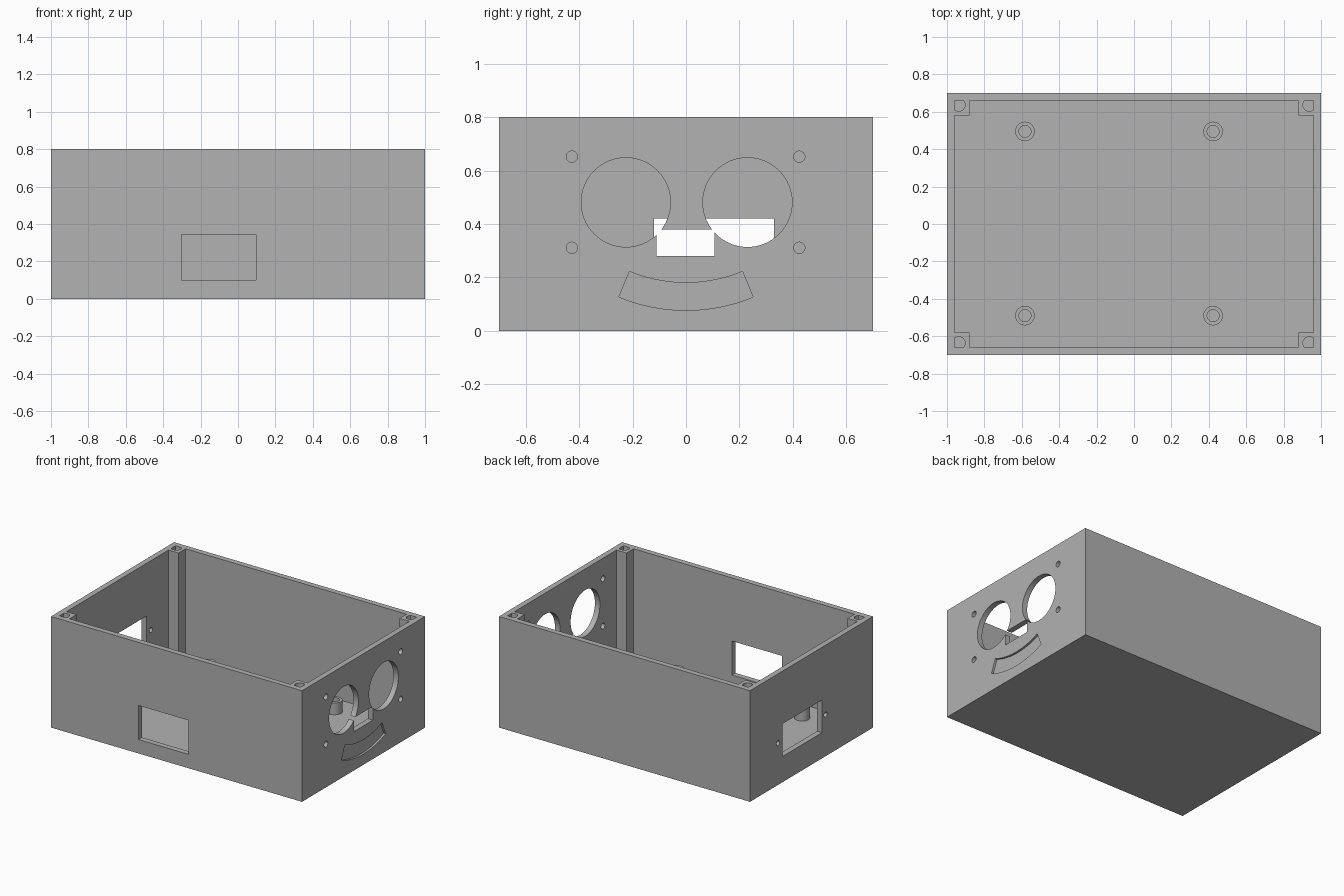
import bpy, bmesh, math

cube = bpy.data.objects.get("Cube")
if cube:
    bpy.data.objects.remove(cube, do_unlink=True)

grey = bpy.data.materials.new("plain grey")
grey.use_nodes = True
COLOUR = (0.445, 0.445, 0.445, 1)
grey.diffuse_color = COLOUR
grey.node_tree.nodes["Principled BSDF"].inputs["Base Color"].default_value = COLOUR


def circle(a, b, r, n=32):
    return [(a + r * math.cos(math.tau * i / n), b + r * math.sin(math.tau * i / n))
            for i in range(n)]


def rect(a0, a1, b0, b1):
    return [(a0, b0), (a1, b0), (a1, b1), (a0, b1)]


def prism(name, outline, axis, lo, hi):
    """Extrude a flat outline along one axis."""
    place = {"x": lambda a, b, d: (d, a, b),
             "y": lambda a, b, d: (a, d, b),
             "z": lambda a, b, d: (a, b, d)}[axis]
    bm = bmesh.new()
    low = [bm.verts.new(place(a, b, lo)) for a, b in outline]
    high = [bm.verts.new(place(a, b, hi)) for a, b in outline]
    bm.faces.new(low)
    bm.faces.new(high)
    n = len(outline)
    for i in range(n):
        j = (i + 1) % n
        bm.faces.new((low[i], low[j], high[j], high[i]))
    bmesh.ops.recalc_face_normals(bm, faces=bm.faces)
    mesh = bpy.data.meshes.new(name)
    bm.to_mesh(mesh)
    bm.free()
    mesh.materials.append(grey)
    obj = bpy.data.objects.new(name, mesh)
    bpy.context.collection.objects.link(obj)
    return obj


def select(obj):
    bpy.ops.object.select_all(action="DESELECT")
    obj.select_set(True)
    bpy.context.view_layer.objects.active = obj


def cut(obj, outline, axis, lo, hi):
    """Subtract an extruded outline and discard the cutter."""
    cutter = prism("cutter", outline, axis, lo, hi)
    cutter.hide_render = True
    mod = obj.modifiers.new("cut", "BOOLEAN")
    mod.operation = "DIFFERENCE"
    mod.solver = "EXACT"
    mod.object = cutter
    select(obj)
    bpy.ops.object.modifier_apply(modifier=mod.name)
    bpy.data.objects.remove(cutter, do_unlink=True)


def smooth(obj):
    select(obj)
    bpy.ops.object.shade_smooth_by_angle(angle=math.radians(30))


W, D, H, T = 1.0, 0.7, 0.8, 0.04   # half width, half depth, height, wall

# Open-topped case
case = prism("case", rect(-W, W, -D, D), "z", 0, H)
cut(case, rect(T - W, W - T, T - D, D - T), "z", T, H + 0.1)

# Sensor panel: two round openings, middle slot and four screw holes
for y in (-0.225, 0.23):
    cut(case, circle(y, 0.481, 0.167, 64), "x", 0.9, 1.1)
cut(case, rect(-0.11, 0.107, 0.28, 0.379), "x", 0.9, 1.1)
for y in (-0.427, 0.424):
    for z in (0.311, 0.652):
        cut(case, circle(y, z, 0.021), "x", 0.9, 1.1)

# Shallow curved groove below the openings
def arc(r, sign):
    return [(r * math.sin(sign * t), 0.733 - r * math.cos(t))
            for t in (math.radians(22.5 * i / 12) for i in range(-12, 13))]

cut(case, arc(0.656, 1) + arc(0.553, -1), "x", W - 0.015, 1.1)

# Connector window with its screw holes on the opposite end
cut(case, rect(-0.119, 0.33, 0.185, 0.42), "x", -1.1, -0.9)
for y in (-0.16, 0.38):
    cut(case, circle(y, 0.3, 0.018), "x", -1.1, -0.9)

# Front window
cut(case, rect(-0.303, 0.097, 0.1, 0.345), "y", -0.8, -0.6)
smooth(case)

# Corner posts with lid screw holes
for sx, side in ((-1, "right"), (1, "left")):
    for sy, end in ((-1, "front"), (1, "back")):
        xs = sorted((sx * 0.88, sx * (W - T)))
        ys = sorted((sy * 0.58, sy * (D - T)))
        post = prism(f"corner_post_{end}_{side}", rect(*xs, *ys), "z", T, H)
        cut(post, circle(sx * 0.937, sy * 0.637, 0.034), "z", 0.5, H + 0.1)
        smooth(post)

# Hollow board standoffs on the floor
for x, side in ((-0.583, "right"), (0.423, "left")):
    for y, end in ((-0.49, "front"), (0.495, "back")):
        standoff = prism(f"standoff_{end}_{side}", circle(x, y, 0.052), "z", T, 0.125)
        cut(standoff, circle(x, y, 0.032), "z", 0, 0.2)
        smooth(standoff)
